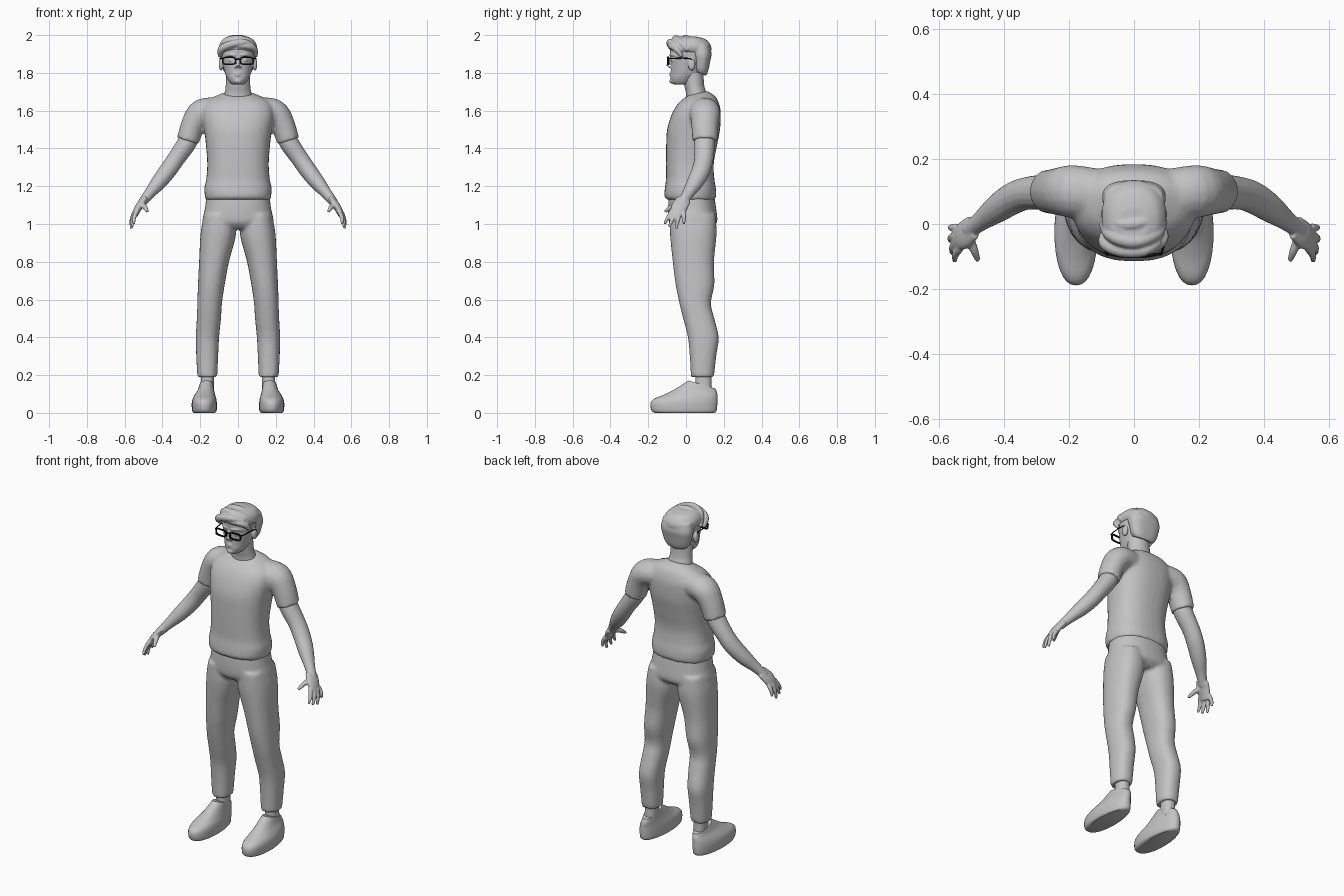
import bpy, bmesh, math
from mathutils import Vector, Matrix

cube = bpy.data.objects.get("Cube")
if cube:
    bpy.data.objects.remove(cube, do_unlink=True)


def material(name, value):
    mat = bpy.data.materials.new(name)
    mat.use_nodes = True
    colour = (value, value, value, 1)
    mat.diffuse_color = colour
    mat.node_tree.nodes["Principled BSDF"].inputs["Base Color"].default_value = colour
    return mat


GREY = material("plain grey", 0.55)
BLACK = material("glasses black", 0.005)


def dense(rows, steps=4):
    """Smoothly interpolate between the given rows of numbers."""
    out = []
    last = len(rows) - 1
    for i in range(last):
        quad = rows[max(i - 1, 0)], rows[i], rows[i + 1], rows[min(i + 2, last)]
        for s in range(steps):
            t = s / steps
            out.append([q + t / 2 * (r - p + t * (2 * p - 5 * q + 4 * r - u + t * (3 * (q - r) + u - p)))
                        for p, q, r, u in zip(*quad)])
    return out + [list(rows[-1])]


def skin(bm, rings, closed=False):
    """Bridge rings of points; cap the ends or close the loop."""
    loops = [[bm.verts.new(p) for p in ring] for ring in rings]
    pairs = list(zip(loops, loops[1:]))
    if closed:
        pairs.append((loops[-1], loops[0]))
    for a, b in pairs:
        for k in range(len(a)):
            j = (k + 1) % len(a)
            bm.faces.new((a[k], a[j], b[j], b[k]))
    if not closed:
        bm.faces.new(loops[0][::-1])
        bm.faces.new(loops[-1])


def oval(power, count=32):
    """Unit superellipse."""
    for k in range(count):
        c, s = math.cos(math.tau * k / count), math.sin(math.tau * k / count)
        yield (math.copysign(abs(c) ** (2 / power), c), math.copysign(abs(s) ** (2 / power), s))


def stack(bm, rows, power=2.3):
    """Horizontal sections: z, x from, x to, y from, y to, optional tilt."""
    rings = []
    for z, x0, x1, y0, y1, tilt in dense([(*row, 0)[:6] for row in rows]):
        rx, ry = (x1 - x0) / 2, (y1 - y0) / 2
        rings.append([(x0 + rx + rx * c, y0 + ry + ry * s, z + tilt * ry * s)
                      for c, s in oval(power)])
    skin(bm, rings)


def body(bm, rows, power=2.3):
    """Sections centred on x: z, half width, y from, y to, optional tilt."""
    stack(bm, [(z, -w, w, *rest) for z, w, *rest in rows], power)


def tube(bm, rows, flat=1.0):
    """Round path: x, y, z, radius."""
    pts = dense(rows)
    way = (Vector(pts[-1][:3]) - Vector(pts[0][:3])).normalized()
    ref = Vector((0, 0, 1)) if abs(way.y) > 0.85 else Vector((0, 1, 0))
    rings = []
    for i, (x, y, z, r) in enumerate(pts):
        tangent = (Vector(pts[min(i + 1, len(pts) - 1)][:3]) - Vector(pts[max(i - 1, 0)][:3])).normalized()
        side = tangent.cross(ref).normalized()
        up = side.cross(tangent)
        rings.append([Vector((x, y, z)) + side * r * c + up * r * flat * s for c, s in oval(2, 16)])
    skin(bm, rings)


def ball(bm, centre, size):
    matrix = Matrix.Translation(centre) @ Matrix.Diagonal((*size, 1))
    bmesh.ops.create_uvsphere(bm, u_segments=20, v_segments=12, radius=1, matrix=matrix)


def finish(name, bm, mat=GREY, mirror=False, voxel=0, smooth=3):
    bmesh.ops.recalc_face_normals(bm, faces=bm.faces)
    mesh = bpy.data.meshes.new(name)
    bm.to_mesh(mesh)
    bm.free()
    mesh.materials.append(mat)
    obj = bpy.data.objects.new(name, mesh)
    bpy.context.collection.objects.link(obj)
    for other in bpy.context.selected_objects:
        other.select_set(False)
    obj.select_set(True)
    bpy.context.view_layer.objects.active = obj
    bpy.ops.object.shade_smooth_by_angle(angle=math.radians(40))
    if mirror:
        obj.modifiers.new("mirror", "MIRROR").use_mirror_merge = False
    if voxel:
        blend = obj.modifiers.new("blend", "REMESH")
        blend.mode = "VOXEL"
        blend.voxel_size = voxel
        blend.use_smooth_shade = True
        relax = obj.modifiers.new("relax", "SMOOTH")
        relax.factor = 0.5
        relax.iterations = smooth
    return obj


# Shirt: trunk plus two short sleeves
bm = bmesh.new()
body(bm, [(1.13, .172, -.105, .155), (1.15, .176, -.115, .16), (1.19, .178, -.112, .158),
          (1.24, .168, -.106, .15), (1.32, .163, -.106, .147), (1.42, .17, -.105, .165),
          (1.5, .18, -.1, .18), (1.57, .19, -.08, .184), (1.62, .185, -.055, .18),
          (1.66, .15, -.03, .16, .1), (1.68, .105, -.01, .13, .2), (1.69, .078, 0, .112, .25)], 2.4)
tube(bm, [(.1, .09, 1.6, .07), (.19, .1, 1.59, .073), (.235, .1, 1.53, .065), (.266, .1, 1.44, .06)], 1.12)
finish("shirt", bm, mirror=True, voxel=.01)

# Trousers: hips plus two legs
bm = bmesh.new()
body(bm, [(1.16, .165, -.09, .148), (1.08, .176, -.095, .16), (1.01, .188, -.09, .165),
          (.975, .15, -.06, .13)])
stack(bm, [(1.05, .03, .18, -.085, .155), (.95, .01, .198, -.085, .162), (.8, .048, .206, -.07, .148),
           (.68, .07, .212, -.055, .15), (.58, .085, .215, -.035, .132), (.5, .09, .218, -.015, .15),
           (.4, .1, .223, .01, .173), (.3, .105, .221, .02, .16), (.19, .11, .215, .026, .148)])
finish("trousers", bm, mirror=True, voxel=.01)

# Ankles
bm = bmesh.new()
stack(bm, [(.1, .13, .2, .05, .137), (.16, .127, .197, .05, .135), (.22, .127, .197, .05, .135)])
finish("ankles", bm, mirror=True)

# Shoes, narrower towards the heel
bm = bmesh.new()
stack(bm, [(0, .122, .235, -.165, .15), (.012, .113, .243, -.183, .162), (.05, .112, .245, -.188, .166),
           (.075, .115, .24, -.168, .166), (.095, .12, .23, -.11, .166, -.03),
           (.12, .125, .215, -.05, .164, -.1), (.15, .128, .205, .015, .155, -.3)])
for v in bm.verts:
    if v.co.y > 0:
        v.co.x = .167 + (v.co.x - .167) * (1 - v.co.y)
finish("shoes", bm, mirror=True)

# Arms with palms, fingers and thumbs
bm = bmesh.new()
tube(bm, [(.24, .1, 1.5, .048), (.27, .098, 1.43, .051), (.325, .095, 1.35, .047), (.37, .08, 1.285, .046),
          (.42, .048, 1.22, .041), (.47, .01, 1.16, .029), (.51, -.02, 1.11, .023)], 1.08)
tube(bm, [(.495, -.01, 1.13, .018), (.525, -.035, 1.09, .02), (.548, -.045, 1.045, .016)], 2.2)
fingers = [((.535, -.075, 1.07), (.552, -.115, 1)), ((.545, -.055, 1.06), (.56, -.09, .985)),
           ((.55, -.035, 1.06), (.565, -.052, .975)), ((.545, -.01, 1.06), (.565, -.012, 1))]
for base, tip in fingers:
    knuckle = Vector(base).lerp(Vector(tip), .5) + Vector((.006, 0, 0))
    tube(bm, [(*base, .012), (*knuckle, .011), (*tip, .007)])
tube(bm, [(.51, -.035, 1.105, .015), (.492, -.08, 1.088, .013), (.48, -.112, 1.065, .008)])
finish("arms_and_hands", bm, mirror=True, voxel=.005, smooth=2)

# Neck
bm = bmesh.new()
body(bm, [(1.62, .08, 0, .11), (1.69, .071, 0, .108), (1.73, .065, -.008, .097), (1.8, .064, -.02, .092)], 2)
finish("neck", bm)

# Head with brows, eyes, nose, lips, chin and ears
bm = bmesh.new()
body(bm, [(1.738, .03, -.065, .02), (1.75, .045, -.078, .04), (1.775, .06, -.083, .065),
          (1.8, .07, -.081, .09), (1.84, .08, -.081, .105), (1.88, .087, -.083, .115),
          (1.93, .088, -.085, .115), (1.97, .07, -.06, .09), (1.985, .04, -.03, .05)], 2.1)
tube(bm, [(0, -.078, 1.885, .008), (0, -.088, 1.855, .009), (0, -.094, 1.834, .012)])
tube(bm, [(.01, -.082, 1.892, .007), (.04, -.074, 1.897, .008), (.066, -.05, 1.89, .006)])
for z in (1.798, 1.788):
    tube(bm, [(-.024, -.073, z, .003), (0, -.082, z, .006), (.024, -.073, z, .003)])
ball(bm, (.011, -.083, 1.832), (.008, .011, .007))
ball(bm, (.035, -.066, 1.866), (.015, .013, .01))
ball(bm, (0, -.072, 1.757), (.022, .016, .014))
ball(bm, (.09, .03, 1.845), (.012, .02, .033))
finish("head", bm, mirror=True, voxel=.004, smooth=2)

# Hair: short back, fuller top and swept locks
bm = bmesh.new()
stack(bm, [(1.8, -.065, .065, .04, .105, -.5), (1.82, -.08, .08, .04, .117, -.3),
           (1.86, -.092, .092, .04, .128), (1.9, -.098, .098, .03, .135), (1.95, -.09, .09, .02, .126)], 2.5)
body(bm, [(1.91, .09, -.075, .132), (1.93, .099, -.088, .135), (1.955, .096, -.09, .126),
          (1.98, .076, -.07, .1), (1.993, .045, -.045, .05)])
locks = [
    [(-.095, -.03, 1.885, .01), (-.088, -.06, 1.925, .02), (-.04, -.082, 1.95, .02), (.03, -.082, 1.962, .018), (.08, -.055, 1.95, .01)],
    [(-.098, 0, 1.9, .01), (-.07, -.035, 1.962, .02), (0, -.055, 1.978, .021), (.07, -.03, 1.962, .018), (.095, .01, 1.92, .01)],
    [(.095, -.02, 1.885, .009), (.088, -.05, 1.925, .016), (.05, -.077, 1.942, .017), (0, -.088, 1.94, .009)],
    [(-.08, .03, 1.95, .01), (-.04, 0, 1.98, .018), (.03, .005, 1.98, .018), (.08, .03, 1.95, .01)],
]
for lock in locks:
    tube(bm, lock)
finish("hair", bm, voxel=.005, smooth=2)

# Glasses: rounded frames, bridge and temples hooked over the ears
bm = bmesh.new()
rim = []
for grow, y in ((0, -.1), (0, -.092), (-.007, -.092), (-.007, -.1)):
    rim.append([(.047 + (.037 + grow) * c, y + .1 * abs(.037 * c) * (c > 0), 1.864 + (.022 + grow) * s)
                for c, s in oval(4)])
skin(bm, rim, closed=True)
tube(bm, [(0, -.097, 1.874, .004), (.014, -.096, 1.872, .004)])
tube(bm, [(.083, -.094, 1.876, .004), (.092, -.06, 1.877, .003), (.095, .02, 1.876, .003), (.095, .04, 1.855, .003)])
finish("glasses", bm, BLACK, mirror=True)
